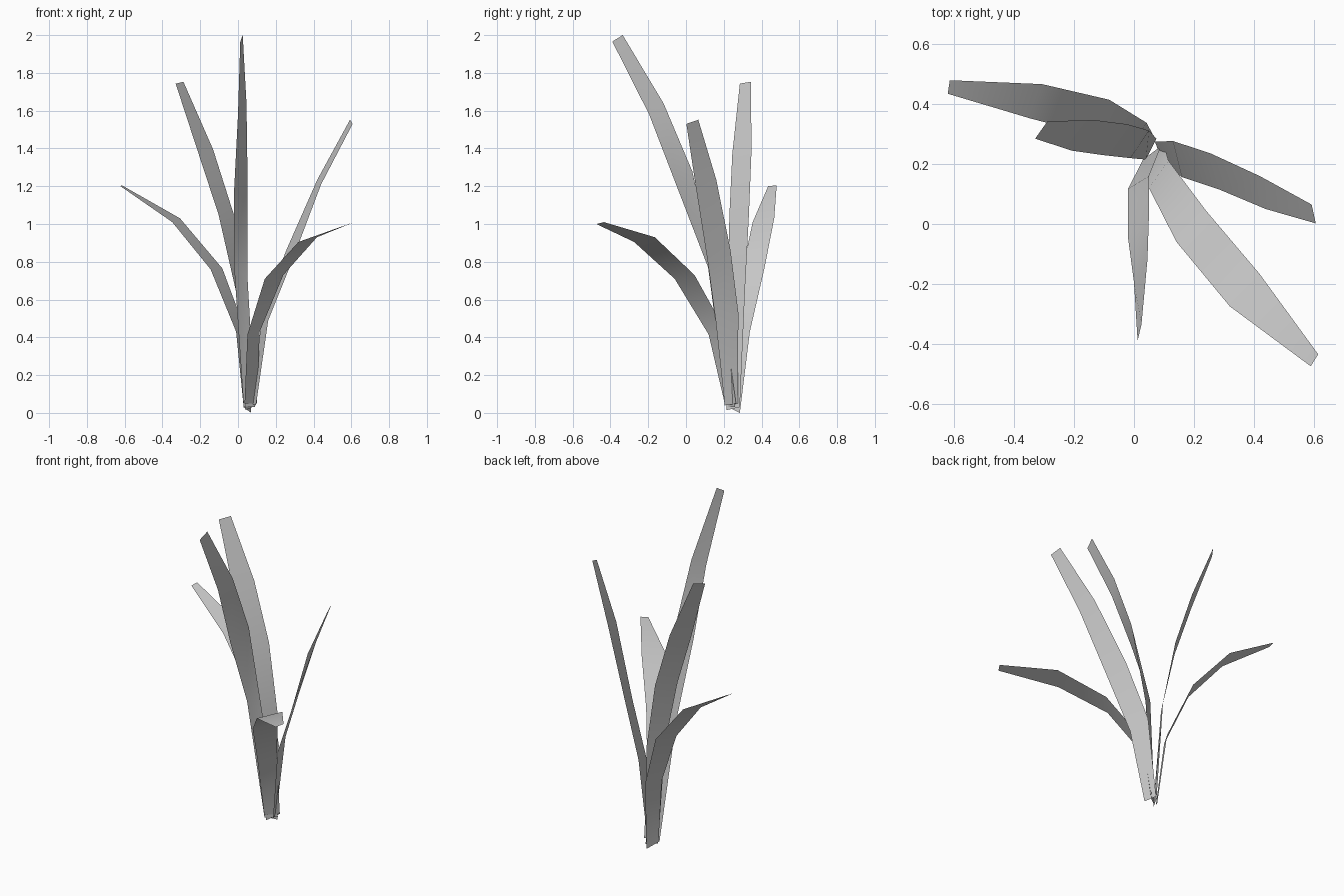
import bpy


def blade(name, left, right):
    """Thin leaf strip between a left and a right edge path, base to tip."""
    n = len(left)
    faces = [(i, n + i, n + i + 1, i + 1) for i in range(n - 1)]
    mesh = bpy.data.meshes.new(name)
    mesh.from_pydata(left + right, [], faces)
    for p in mesh.polygons:
        p.use_smooth = True
    obj = bpy.data.objects.new(name, mesh)
    bpy.context.collection.objects.link(obj)
    return obj


# tallest leaf, leaning forward
blade("tall_front_leaf",
      [(.03, .215, .03), (-.02, .117, .77), (-.02, -.045, 1.19), (0, -.195, 1.58), (.012, -.39, 1.966)],
      [(.09, .26, .03), (.05, .16, .72), (.05, .033, 1.28), (.045, -.118, 1.637), (.025, -.335, 2.0)])

# low leaf arching to the front right
blade("low_front_right_leaf",
      [(.035, .205, .05), (.05, .12, .415), (.142, -.06, .71), (.32, -.275, .905), (.59, -.475, 1.0)],
      [(.10, .265, .05), (.115, .212, .43), (.24, .045, .73), (.418, -.165, .93), (.615, -.435, 1.01)])

# upright leaf leaning left
blade("tall_left_leaf",
      [(.04, .215, .015), (-.012, .22, .65), (-.103, .23, 1.05), (-.208, .245, 1.37), (-.33, .285, 1.743)],
      [(.075, .285, .03), (.05, .312, .65), (-.022, .333, 1.05), (-.132, .347, 1.395), (-.289, .343, 1.753)])

# low leaf arching to the back left
blade("low_back_left_leaf",
      [(.03, .225, .03), (-.01, .25, .43), (-.145, .30, .76), (-.348, .353, 1.01), (-.622, .435, 1.2)],
      [(.07, .285, 0), (.042, .338, .43), (-.083, .415, .765), (-.307, .467, 1.03), (-.615, .48, 1.205)])

# middle height leaf leaning right
blade("right_leaf",
      [(.095, .205, .04), (.16, .157, .49), (.285, .115, .80), (.44, .05, 1.21), (.607, .002, 1.53)],
      [(.07, .275, .05), (.13, .277, .53), (.255, .236, .86), (.42, .16, 1.235), (.593, .065, 1.552)])
